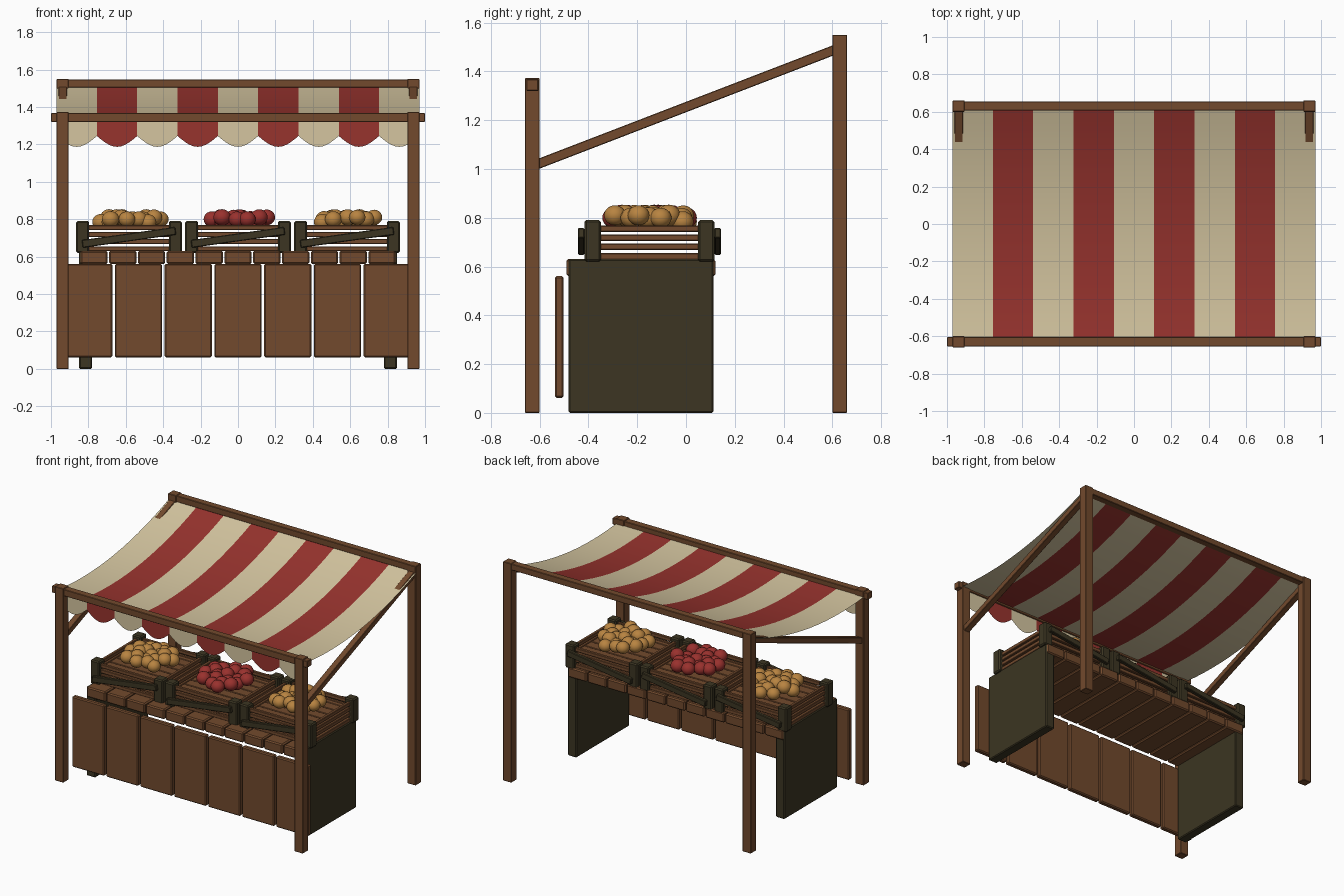
import bpy, bmesh, math, random
from mathutils import Matrix, Vector

if "Cube" in bpy.data.objects:
    bpy.data.objects.remove(bpy.data.objects["Cube"])

random.seed(4)


def mat(name, c):
    m = bpy.data.materials.new(name)
    m.diffuse_color = (*c, 1)
    m.use_nodes = True
    m.node_tree.nodes["Principled BSDF"].inputs["Base Color"].default_value = m.diffuse_color
    return m


WOOD = mat("brown wood", (0.168, 0.068, 0.026))
DARK = mat("dark wood", (0.045, 0.036, 0.016))
CREAM = mat("cream cloth", (0.66, 0.56, 0.35))
RED = mat("red cloth", (0.31, 0.033, 0.027))
ORANGE = mat("orange fruit", (0.48, 0.23, 0.053))
APPLE = mat("red fruit", (0.32, 0.031, 0.027))


def finish(name, bm, mats, smooth=False):
    me = bpy.data.meshes.new(name)
    bm.to_mesh(me)
    bm.free()
    for m in mats:
        me.materials.append(m)
    for p in me.polygons:
        p.use_smooth = smooth
    ob = bpy.data.objects.new(name, me)
    bpy.context.collection.objects.link(ob)
    return ob


def add_box(bm, x0, x1, y0, y1, z0, z1, bevel=0.005, rot=None):
    """Bevelled box; rot = (angle, axis) turns it about its own centre."""
    t = bmesh.new()
    bmesh.ops.create_cube(t, size=1)
    bmesh.ops.scale(t, vec=(x1 - x0, y1 - y0, z1 - z0), verts=t.verts)
    if bevel:
        bmesh.ops.bevel(t, geom=t.edges[:], offset=bevel, segments=1, affect='EDGES')
    if rot:
        bmesh.ops.transform(t, matrix=Matrix.Rotation(rot[0], 4, rot[1]), verts=t.verts)
    bmesh.ops.translate(t, vec=((x0 + x1) / 2, (y0 + y1) / 2, (z0 + z1) / 2), verts=t.verts)
    tmp = bpy.data.meshes.new("tmp")
    t.to_mesh(tmp)
    t.free()
    bm.from_mesh(tmp)
    bpy.data.meshes.remove(tmp)


def boxes(name, m, items):
    bm = bmesh.new()
    for it in items:
        add_box(bm, *it)
    return finish(name, bm, [m])


# Frame posts, sloped side rails and cross beams
for s, side in ((-1, "left"), (1, "right")):
    a, b = sorted((s * 0.905, s * 0.97))
    boxes(f"front_post_{side}", WOOD, [(a, b, -0.661, -0.6, 0, 1.373, 0.003)])
    boxes(f"back_post_{side}", WOOD, [(a, b, 0.6, 0.661, 0, 1.55, 0.003)])
    ang = math.atan(0.385)
    half = 0.61 / math.cos(ang)
    c = s * 0.937
    boxes(f"side_rail_{side}", WOOD,
          [(c - 0.022, c + 0.022, -half, half, 1.234, 1.274, 0.003, (ang, 'X'))])
boxes("front_beam", WOOD, [(-1, 1, -0.655, -0.605, 1.32, 1.367, 0.003)])
boxes("back_beam", WOOD, [(-0.965, 0.965, 0.607, 0.656, 1.503, 1.547, 0.003)])

# Sagging striped canopy: thin sheet, nine stripes
STRIPES, W = 9, 1.94 / 9
bm = bmesh.new()
rows = []
N = 14
for j in range(N + 1):
    t = -1 + 2 * j / N
    z = 1.42 + 0.085 * t - 0.075 * (1 - t * t)
    rows.append([bm.verts.new((-0.97 + i * W, 0.613 * t, z)) for i in range(STRIPES + 1)])
for j in range(N):
    for i in range(STRIPES):
        f = bm.faces.new((rows[j][i], rows[j][i + 1], rows[j + 1][i + 1], rows[j + 1][i]))
        f.material_index = i % 2
finish("canopy", bm, [CREAM, RED], True)

# Scalloped valance along the front edge
bm = bmesh.new()
K = 10
for i in range(STRIPES):
    x0 = -0.97 + i * W
    pts = [(x0 + W, 1.335), (x0, 1.335)]
    pts += [(x0 + W * k / K, 1.245 - 0.058 * math.sin(math.pi * k / K)) for k in range(K + 1)]
    f = bm.faces.new([bm.verts.new((x, -0.613, z)) for x, z in pts])
    f.normal_update()
    if f.normal.y > 0:
        f.normal_flip()
    f.material_index = i % 2
finish("valance", bm, [CREAM, RED])

# Counter: end panels, top planks, front boards
for s, side in ((-1, "left"), (1, "right")):
    a, b = sorted((s * 0.78, s * 0.849))
    boxes(f"counter_end_{side}", DARK, [(a, b, -0.482, 0.112, 0, 0.63, 0.006)])
boxes("counter_planks", WOOD,
      [(i * 0.154 - 0.073, i * 0.154 + 0.073, -0.49, 0.12, 0.56, 0.631, 0.008)
       for i in range(-5, 6)])
boxes("front_boards", WOOD,
      [(i * 0.266 - 0.126, i * 0.266 + 0.126, -0.538, -0.502, 0.062, 0.561, 0.007)
       for i in range(-3, 4)])

# Fruit crates
CY = -0.15
for n, (cx, fruit) in enumerate(((-0.583, ORANGE), (0, APPLE), (0.583, ORANGE))):
    tag = ("left", "middle", "right")[n]
    # corner posts and diagonal braces
    posts = []
    for sx in (-1, 1):
        for sy in (-1, 1):
            px, py = cx + sx * 0.248, CY + sy * 0.233
            posts.append((px - 0.035, px + 0.035, py - 0.034, py + 0.034, 0.62, 0.79, 0.008))
    boxes(f"crate_posts_{tag}", DARK, posts)
    boxes(f"crate_braces_{tag}", DARK,
          [(cx - 0.252, cx + 0.252, CY + s * 0.28 - 0.013, CY + s * 0.28 + 0.013,
            0.682, 0.724, 0.004, (-math.atan(0.14), 'Y')) for s in (-1, 1)])
    # wall slats
    slats = []
    for z in (0.642, 0.681, 0.718, 0.755):
        for s in (-1, 1):
            y, x = CY + s * 0.235, cx + s * 0.25
            slats.append((cx - 0.24, cx + 0.24, y - 0.011, y + 0.011, z - 0.013, z + 0.013, 0.003))
            slats.append((x - 0.011, x + 0.011, CY - 0.225, CY + 0.225, z - 0.013, z + 0.013, 0.003))
    boxes(f"crate_slats_{tag}", WOOD, slats)
    # raised floor boards
    boxes(f"crate_floor_{tag}", WOOD,
          [(cx - 0.238, cx + 0.238, CY + k * 0.075 - 0.035, CY + k * 0.075 + 0.035,
            0.71, 0.728, 0.003) for k in range(-2, 3)] +
          [(cx - 0.238, cx + 0.238, CY + s * 0.206 - 0.017, CY + s * 0.206 + 0.017,
            0.71, 0.728, 0.003) for s in (-1, 1)])
    # round fruit heap, spiral layout
    bm = bmesh.new()
    for i in range(22):
        r, a = 0.162 * math.sqrt((i + 0.4) / 21.4), i * 2.39996 + n
        x = cx + r * math.cos(a) + random.uniform(-0.008, 0.008)
        y = CY + r * math.sin(a) + random.uniform(-0.008, 0.008)
        z = random.choice((0.785, 0.8, 0.81))
        bmesh.ops.create_uvsphere(
            bm, u_segments=14, v_segments=10, radius=random.uniform(0.044, 0.048),
            matrix=Matrix.Translation(Vector((x, y, z))) @ Matrix.Diagonal((1, 1, 0.92, 1)))
    finish(f"fruit_{tag}", bm, [fruit], True)
